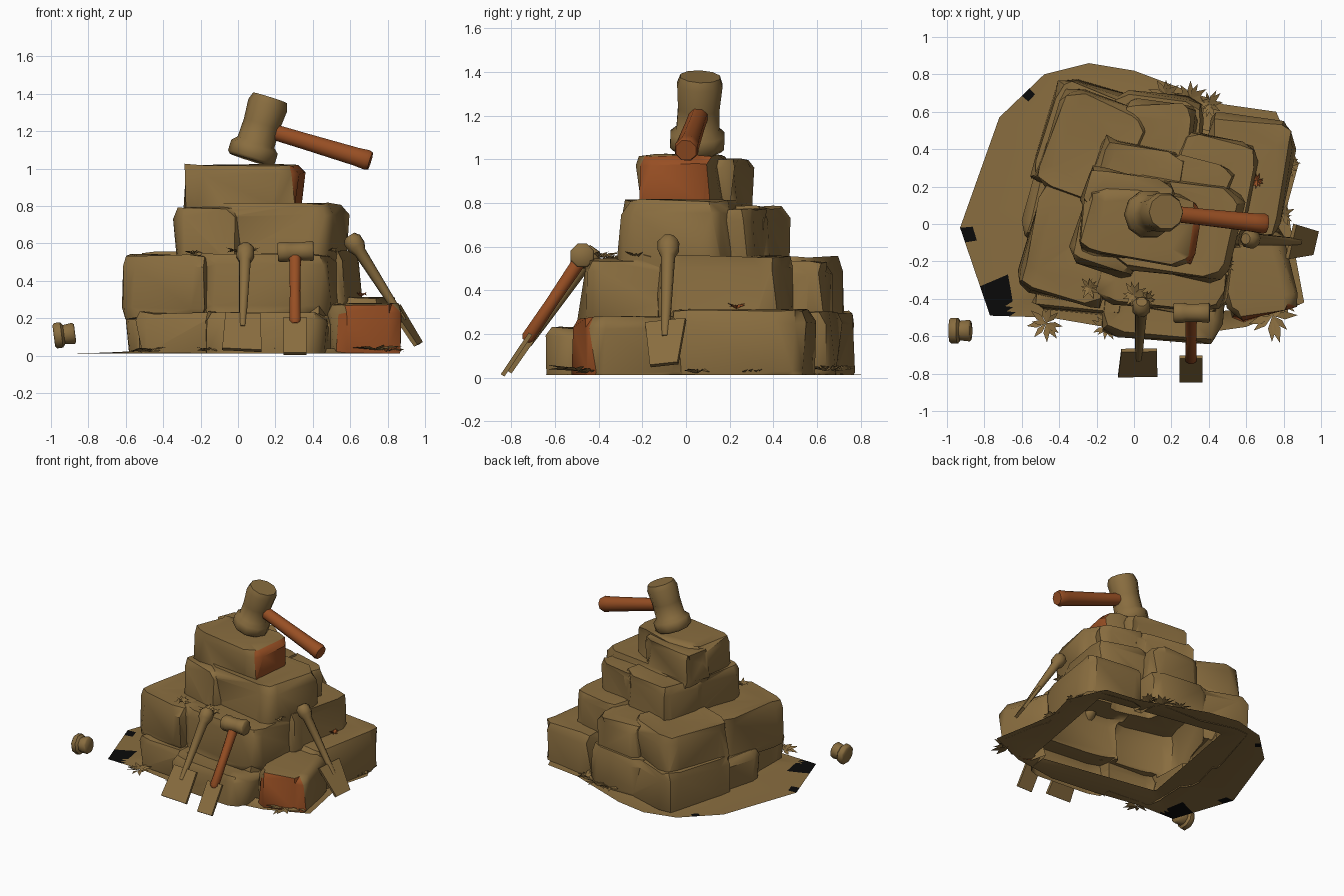
import bpy, bmesh, math, random
from mathutils import Vector, Matrix

if "Cube" in bpy.data.objects:
    bpy.data.objects.remove(bpy.data.objects["Cube"])

random.seed(4)


def material(name, rgb):
    m = bpy.data.materials.new(name)
    m.diffuse_color = (*rgb, 1)
    m.use_nodes = True
    m.node_tree.nodes["Principled BSDF"].inputs["Base Color"].default_value = m.diffuse_color
    return m


BROWN = material("earth_brown", (0.25, 0.153, 0.05))
RUST = material("rust_orange", (0.31, 0.077, 0.017))
BLACK = material("black", (0.003, 0.003, 0.003))


def finish(name, bm, mats, angle=35, matrix=None):
    me = bpy.data.meshes.new(name)
    if matrix:
        bm.transform(matrix)
    bm.to_mesh(me)
    bm.free()
    for m in mats:
        me.materials.append(m)
    for p in me.polygons:
        p.use_smooth = True
    me.set_sharp_from_angle(angle=math.radians(angle))
    ob = bpy.data.objects.new(name, me)
    bpy.context.collection.objects.link(ob)
    return ob


def frame(p0, p1, side):
    """Local z runs p0 -> p1, local x runs roughly along side."""
    p0, z = Vector(p0), (Vector(p1) - Vector(p0)).normalized()
    y = z.cross(Vector(side)).normalized()
    x = y.cross(z)
    return Matrix.Translation(p0) @ Matrix((x, y, z)).transposed().to_4x4()


def lathe(name, p0, p1, profile, mat, n=8, side=(0, 1, 0)):
    """Stack of n-sided rings (distance, radius) along p0 -> p1, capped."""
    bm = bmesh.new()
    rings = [[bm.verts.new((r * math.cos(2 * math.pi * (i + .5) / n),
                            r * math.sin(2 * math.pi * (i + .5) / n), d))
              for i in range(n)] for d, r in profile]
    for a, b in zip(rings, rings[1:]):
        for i in range(n):
            bm.faces.new((a[i], a[(i + 1) % n], b[(i + 1) % n], b[i]))
    bm.faces.new(rings[0][::-1])
    bm.faces.new(rings[-1])
    return finish(name, bm, [mat], 50, frame(p0, p1, side))


def plate(name, mtx, w0, w1, z0, z1, depth, mat=BROWN):
    """Tapered box: width w0 at z0, w1 at z1."""
    bm = bmesh.new()
    bmesh.ops.create_cube(bm, size=1)
    for v in bm.verts:
        top = v.co.z > 0
        v.co = (v.co.x * (w1 if top else w0), v.co.y * depth, z1 if top else z0)
    return finish(name, bm, [mat], 30, mtx)


def stone(name, cx, cy, sx, sy, z0, z1, rot=-10, rust=None):
    """Worn block; rust is the local direction of a rust-coloured side."""
    bm = bmesh.new()
    bmesh.ops.create_cube(bm, size=2)
    bmesh.ops.subdivide_edges(bm, edges=bm.edges[:], cuts=2, use_grid_fill=True)
    j = lambda s: random.uniform(-s, s)
    for v in bm.verts:
        c = [round(a * 3) / 3 for a in v.co]
        edge = [abs(a) > .9 for a in c]
        c = [a if e else math.copysign(.66, a) for a, e in zip(c, edge)]
        k = 1.0
        if edge[0] and edge[1]:
            k *= .92
        if edge[2]:
            k *= .92 if c[2] > 0 else .96
        v.co = (c[0] * k * sx / 2 + j(.02), c[1] * k * sy / 2 + j(.02),
                (z0 + z1) / 2 + c[2] * (z1 - z0) / 2 + j(.008))
    bm.normal_update()
    if rust:
        for f in bm.faces:
            f.material_index = int(f.normal.dot(Vector(rust)) > .7)
    bmesh.ops.triangulate(bm, faces=bm.faces[:])
    m = Matrix.Translation((cx, cy, 0)) @ Matrix.Rotation(math.radians(rot), 4, 'Z')
    return finish(name, bm, [BROWN, RUST], 38, m)


# Stones of the pile, bottom to top; a core fills the middle of each course
specs = [
    (.1, .06, 1.0, .95, -.03, .21), (.07, .09, .85, .8, .1, .5), (.06, .08, .55, .45, .4, .75),
    (-.28, -.2, .5, .56, -.03, .23, -5), (.16, -.3, .66, .64, -.03, .23, -6),
    (.65, -.26, .36, .46, -.03, .275, 12, (0, -1, 0)), (.59, .25, .46, .64, -.03, .31),
    (.1, .41, .5, .56, -.03, .3, -5), (-.27, .45, .46, .58, -.03, .3, -18),
    (-.35, .12, .4, .5, -.03, .25, -15),
    (-.33, -.11, .48, .6, .2, .535, -14), (.16, -.14, .72, .62, .21, .54, -8),
    (.41, .18, .42, .58, .24, .555), (-.23, .4, .48, .54, .24, .55, -20),
    (.12, .42, .38, .48, .24, .53, -5),
    (.22, -.01, .66, .52, .48, .81), (-.12, -.02, .36, .46, .48, .79, -14),
    (.02, .25, .48, .36, .48, .78, -14), (.33, .2, .34, .28, .48, .77, -14),
    (.03, -.01, .62, .36, .75, 1.02, -8, (1, 0, 0)), (-.03, .15, .46, .24, .75, 1.0, -14)]
stones = [stone(f"stone_{i}", *s) for i, s in enumerate(specs)]

# Fuse them into one hollow shell that is open underneath
for other in stones[1:]:
    mod = stones[0].modifiers.new("union", 'BOOLEAN')
    mod.operation, mod.solver, mod.object = 'UNION', 'MANIFOLD', other
bpy.context.view_layer.update()
deps = bpy.context.evaluated_depsgraph_get()
bm = bmesh.new()
bm.from_mesh(stones[0].evaluated_get(deps).to_mesh())
bmesh.ops.bisect_plane(bm, geom=bm.verts[:] + bm.edges[:] + bm.faces[:], dist=1e-5,
                       plane_co=(0, 0, .012), plane_no=(0, 0, 1), clear_inner=True)
for e in bm.edges:
    e.smooth = True
for ob in stones:
    bpy.data.objects.remove(ob)
finish("stone_pile", bm, [BROWN, RUST], 45)

# Ground skirt around the pile with black patches near the rim
outline = [(-.93, -.02), (-.77, -.49), (-.45, -.5), (-.1, -.56), (.25, -.6), (.6, -.55),
           (.91, -.42), (.85, -.1), (.82, .1), (.88, .32), (.76, .6), (.48, .64),
           (0, .82), (-.24, .86), (-.48, .8), (-.72, .57)]
centre = Vector((.12, .07))
turn = Matrix.Rotation(math.radians(10), 2)
rim = []
for a, b in zip(outline, outline[1:] + outline[:1]):
    rim += [Vector(a).lerp(Vector(b), t / 6) for t in range(6)]
rings = [[] for _ in range(9)]
bm = bmesh.new()
for p in rim:
    d = turn @ (p - centre)
    inner = min(.92, .8 / max(abs(d.x) / .62, abs(d.y) / .58))
    for k, ring in enumerate(rings):
        q = centre + (p - centre) * (1 + (inner - 1) * k / 8)
        ring.append(bm.verts.new((q.x, q.y, .012 + .025 * (k / 8) ** 2)))
n = len(rim)
for a, b in zip(rings, rings[1:]):
    for i in range(n):
        bm.faces.new((a[i], a[(i + 1) % n], b[(i + 1) % n], b[i]))
for f in bm.faces:
    c = f.calc_center_median()
    if (abs(c.x + .755) < .09 and abs(c.y + .4) < .1) or \
       (c.x < -.87 and -.18 < c.y < 0) or (c.x < -.56 and .67 < c.y < .73 and c.x - c.y < -1.24):
        f.material_index = 1
finish("ground_skirt", bm, [BROWN, BLACK], 50)

# Large hammer on the summit
lathe("hammer_head", (.066, .05, 1.045), (.172, .065, 1.38),
      [(0, .115), (.015, .13), (.075, .13), (.1, .103), (.2, .1), (.31, .109), (.35, .095)], BROWN, 10)
lathe("hammer_handle", (.16, .06, 1.205), (.71, .0, 1.04),
      [(0, .045), (.2, .047), (.5, .053), (.555, .058), (.575, .05)], RUST, 8)

# Loose small head lying to the left
lathe("loose_head", (-.985, -.57, .105), (-.87, -.57, .12),
      [(0, .062), (.01, .074), (.042, .074), (.055, .056), (.105, .062), (.115, .052)], BROWN, 8)

# Two shovels leaning on the pile
for label, p0, p1, side in (("left", (.02, -.81, .03), (.04, -.43, .57), (1, .05, 0)),
                            ("right", (.965, -.1, .06), (.61, -.08, .62), (.3, 1, 0))):
    m = frame(p0, p1, side)
    length = (Vector(p1) - Vector(p0)).length
    w0, w1 = (.21, .19) if label == "left" else (.13, .19)
    plate(f"{label}_shovel_blade", m, w0, w1, 0, .235, .022)
    lathe(f"{label}_shovel_shaft", p0, p1,
          [(.15, .018), (.24, .022), (length - .08, .033), (length - .045, .05),
           (length, .05), (length + .025, .03)], BROWN, 8, side)

# Leaning mallet with a chisel-like foot
p0, p1 = (.305, -.84, .01), (.305, -.47, .56)
plate("mallet_foot", frame(p0, p1, (1, 0, 0)), .125, .125, 0, .23, .02)
lathe("mallet_handle", p0, p1, [(.19, .018), (.21, .033), (.4, .03), (.63, .034)], RUST, 8)
lathe("mallet_head", (.212, -.475, .553), (.405, -.475, .56),
      [(0, .05), (.01, .058), (.05, .058), (.07, .052), (.13, .052), (.185, .058), (.193, .05)], BROWN, 8)

# Spiky grass tufts around the foot and on ledges
tufts = [(-.47, -.53, .02, .1), (-.15, -.55, .02, .08), (.74, -.49, .03, .14),
         (.8, -.42, .02, .1), (.2, -.57, .02, .07), (.3, .67, .03, .11), (.17, .69, .03, .09),
         (.4, .64, .03, .08), (.81, .32, .02, .09), (.79, .05, .02, .07), (.48, -.22, .55, .07),
         (-.24, -.34, .54, .06), (.0, -.38, .55, .08), (.07, -.4, .55, .05), (.66, .23, .315, .04)]
for i, (x, y, z, r) in enumerate(tufts):
    bm = bmesh.new()
    for k in range(11):
        a = 2 * math.pi * k / 11 + random.uniform(-.2, .2)
        d, s = Vector((math.cos(a), math.sin(a), 0)), Vector((-math.sin(a), math.cos(a), 0))
        q = r * random.uniform(.75, 1.1)
        o = Vector((x, y, z))
        bm.faces.new([bm.verts.new(p) for p in (
            o, o + d * q * .5 - s * q * .16 + Vector((0, 0, .012)),
            o + d * q + Vector((0, 0, random.uniform(0, .03))),
            o + d * q * .5 + s * q * .16 + Vector((0, 0, .02)))])
    finish(f"grass_tuft_{i}", bm, [RUST if i == len(tufts) - 1 else BROWN])
